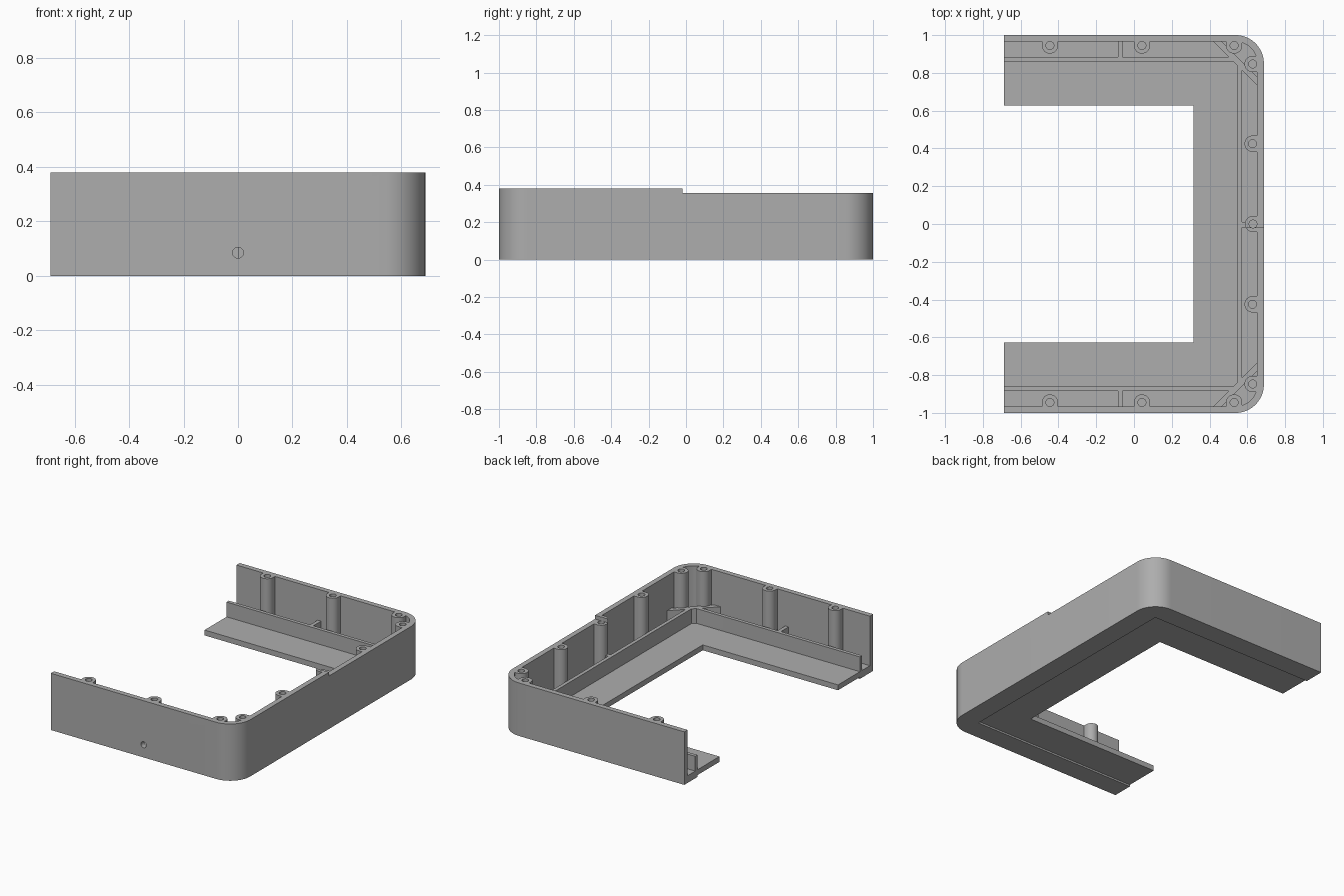
import bpy, bmesh
from math import sin, cos, pi, radians
from mathutils import Matrix, Vector

old = bpy.data.objects.get("Cube")
if old:
    bpy.data.objects.remove(old, do_unlink=True)

X, Y = 0.6875, 1.0            # half extents of the frame
TOP, LOW, STEP = 0.38, 0.355, -0.018
FLOOR, RIB = 0.048, 0.147

grey = bpy.data.materials.new("Grey plastic")
grey.use_nodes = True
grey.diffuse_color = (0.42, 0.42, 0.42, 1)
grey.node_tree.nodes["Principled BSDF"].inputs["Base Color"].default_value = (0.42, 0.42, 0.42, 1)


def half_path(offset, radius):
    """Open C-shaped path, inset from the outer edge, with rounded corners."""
    px, py = X - offset, Y - offset
    n = 16 if radius else 0
    back = [(-X, py)]
    for i in range(n + 1):
        a = pi / 2 * (1 - i / max(n, 1))
        back.append((px - radius + radius * cos(a), py - radius + radius * sin(a)))
    return back + [(x, -y) for x, y in reversed(back)]


def channel(outer, inner):
    return half_path(*outer) + half_path(*inner)[::-1]


def box(x0, x1, y0, y1):
    return [(x0, y0), (x1, y0), (x1, y1), (x0, y1)]


def circle(x, y, r, n=24):
    return [(x + r * cos(2 * pi * i / n), y + r * sin(2 * pi * i / n)) for i in range(n)]


def boss(x, y, dx, dy, r=0.043, reach=0.025):
    """Half round column that runs straight into the wall along (dx, dy)."""
    d, side = Vector((dx, dy)), Vector((-dy, dx))
    pts = [Vector((x, y)) + side * r * cos(pi * i / 16) - d * r * sin(pi * i / 16) for i in range(17)]
    pts += [pts[-1] + d * reach, pts[0] + d * reach]
    return [tuple(p) for p in pts]


def prisms(name, outlines, z0, z1):
    bm = bmesh.new()
    for pts in outlines:
        face = bm.faces.new([bm.verts.new((x, y, z0)) for x, y in pts])
        new = bmesh.ops.extrude_face_region(bm, geom=[face])["geom"]
        bmesh.ops.translate(bm, vec=(0, 0, z1 - z0), verts=[v for v in new if isinstance(v, bmesh.types.BMVert)])
    bmesh.ops.recalc_face_normals(bm, faces=bm.faces[:])
    mesh = bpy.data.meshes.new(name)
    bm.to_mesh(mesh)
    bm.free()
    ob = bpy.data.objects.new(name, mesh)
    mesh.materials.append(grey)
    bpy.context.collection.objects.link(ob)
    return ob


def combine(target, other, operation):
    mod = target.modifiers.new(operation.title(), "BOOLEAN")
    mod.operation, mod.solver, mod.object = operation, "EXACT", other
    bpy.context.view_layer.objects.active = target
    bpy.ops.object.modifier_apply(modifier=mod.name)
    bpy.data.objects.remove(other, do_unlink=True)


# Outer wall and the stepped base
frame = prisms("case_frame", [channel((0, 0.15), (0.035, 0.115))], 0, TOP)
rim = prisms("base_rim", [channel((0.015, 0.135), (0.14, 0))], 0, FLOOR)
floor = prisms("floor_ledge", [channel((0.12, 0), (0.372, 0))], 0.012, FLOOR)

# Low inner rib
rib = prisms("inner_rib", [channel((0.116, 0.045), (0.14, 0.025))], 0.03, RIB)

# Cross webs, with diagonal ones in the corners
webs = [box(0.56, 0.665, STEP, 0.01)]
for s in (-1, 1):
    webs.append([(x, s * y) for x, y in box(-0.085, -0.06, 0.875, 0.98)])
    webs.append([(x, s * y) for x, y in ((0.405, 0.98), (0.45, 0.98), (0.663, 0.767), (0.663, 0.722))])
webs = prisms("cross_webs", webs, 0.03, RIB)

# Screw columns along the wall
spots = [(0.63, 0, 1, 0)]
for s in (-1, 1):
    spots += [(x, s * 0.945, 0, s) for x in (-0.445, 0.042, 0.53)]
    spots += [(0.628, s * y, 1, 0) for y in (0.425, 0.847)]
columns = prisms("screw_columns", [boss(*p) for p in spots], 0.03, TOP)

for part in (rim, floor, rib, webs, columns):
    combine(frame, part, "UNION")

# Lowered rear half, screw holes and the round front hole
combine(frame, prisms("step_cutter", [box(-1, 1, STEP, 1.2)], LOW, 0.6), "DIFFERENCE")
combine(frame, prisms("screw_cutter", [circle(p[0], p[1], 0.021) for p in spots], 0.1, 0.6), "DIFFERENCE")
drill = prisms("front_drill", [circle(0, 0, 0.02)], -0.06, 0.06)
drill.data.transform(Matrix.Translation((0, -1, 0.085)) @ Matrix.Rotation(pi / 2, 4, "X"))
combine(frame, drill, "DIFFERENCE")

bpy.ops.object.select_all(action="DESELECT")
frame.select_set(True)
bpy.context.view_layer.objects.active = frame
bpy.ops.object.shade_smooth_by_angle(angle=radians(30))
